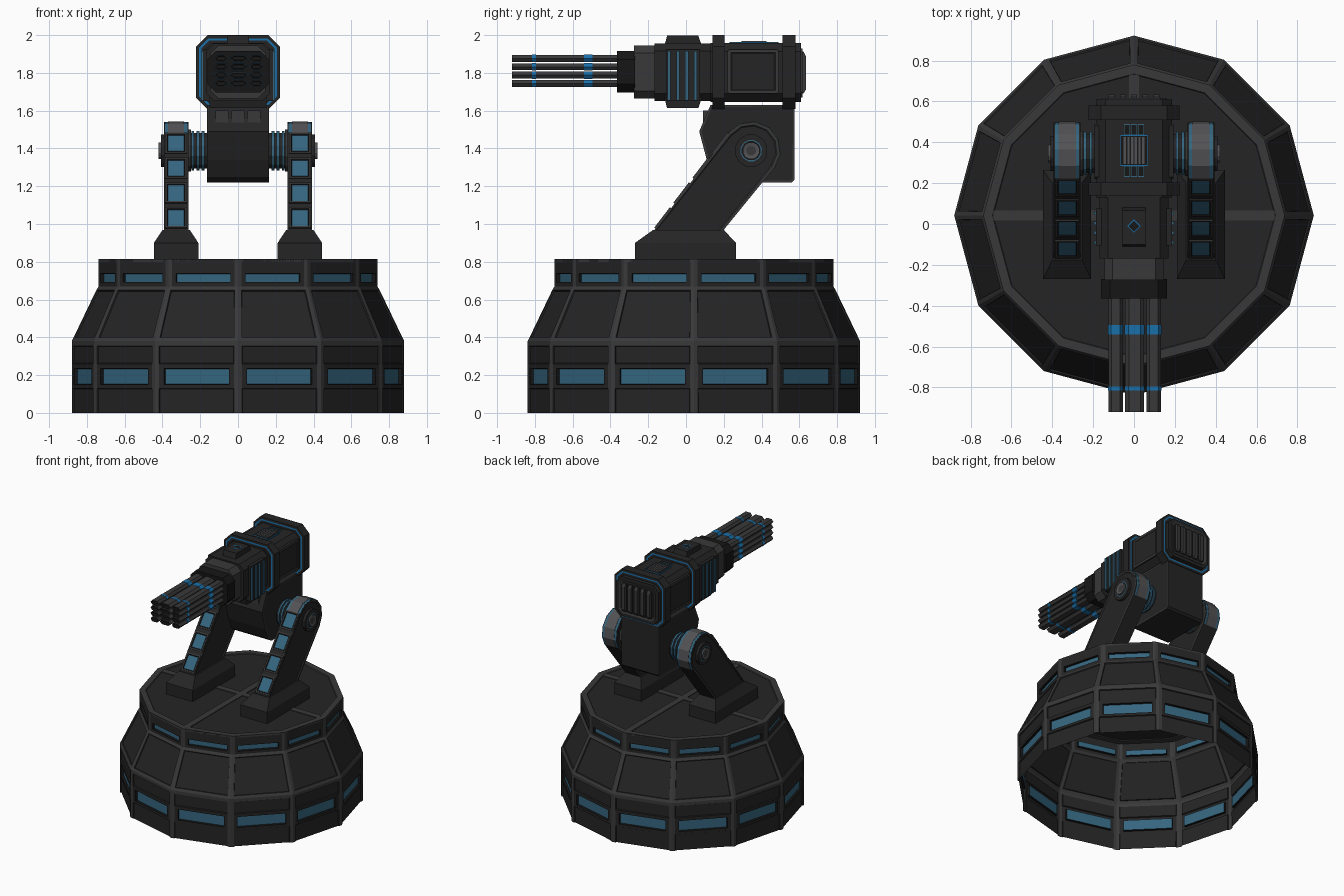
import bpy, bmesh, math
from mathutils import Matrix, Vector

if "Cube" in bpy.data.objects:
    bpy.data.objects.remove(bpy.data.objects["Cube"])


def material(name, r, g, b):
    m = bpy.data.materials.new(name)
    m.diffuse_color = (r, g, b, 1)
    m.use_nodes = True
    m.node_tree.nodes["Principled BSDF"].inputs["Base Color"].default_value = m.diffuse_color
    return m


DARK = material("dark_panel", .018, .018, .018)
GREY = material("grey_trim", .04, .04, .04)
LIGHT = material("light_metal", .085, .085, .09)
BLACK = material("black_recess", .008, .008, .008)
BLUE = material("blue_glass", .035, .13, .21)
GLOW = material("bright_blue", .01, .16, .40)
MATS = [DARK, GREY, LIGHT, BLACK, BLUE, GLOW]


def finish(name, bm):
    me = bpy.data.meshes.new(name)
    bm.to_mesh(me)
    bm.free()
    for m in MATS:
        me.materials.append(m)
    ob = bpy.data.objects.new(name, me)
    bpy.context.collection.objects.link(ob)
    return ob


def prism(name, pts, axis, a, b, mat, insets=(), matrix=None):
    """Extrude a 2D outline along an axis; insets = (width, depth, ring, centre) on both ends."""
    place = {'x': lambda p, t: (t, p[0], p[1]),
             'y': lambda p, t: (p[0], t, p[1]),
             'z': lambda p, t: (p[0], p[1], t)}[axis]
    bm = bmesh.new()
    lo = [bm.verts.new(place(p, a)) for p in pts]
    hi = [bm.verts.new(place(p, b)) for p in pts]
    caps = [bm.faces.new(lo), bm.faces.new(hi)]
    n = len(pts)
    for i in range(n):
        j = (i + 1) % n
        bm.faces.new((lo[i], lo[j], hi[j], hi[i]))
    for f in bm.faces:
        f.material_index = MATS.index(mat)
    bmesh.ops.recalc_face_normals(bm, faces=bm.faces[:])
    for width, depth, ring, centre in insets:
        new = bmesh.ops.inset_individual(bm, faces=caps, thickness=width, depth=depth)
        for f in new['faces']:
            f.material_index = MATS.index(ring)
        for f in caps:
            f.material_index = MATS.index(centre)
    if matrix:
        bm.transform(matrix)
    return finish(name, bm)


def rect(u0, u1, v0, v1, c=0.0):
    if not c:
        return [(u0, v0), (u1, v0), (u1, v1), (u0, v1)]
    return [(u0 + c, v0), (u1 - c, v0), (u1, v0 + c), (u1, v1 - c),
            (u1 - c, v1), (u0 + c, v1), (u0, v1 - c), (u0, v0 + c)]


def box(name, x, y, z, mat, **kw):
    return prism(name, rect(*x, *y), 'z', z[0], z[1], mat, **kw)


def ngon(cu, cv, r, n, phase=0.0):
    return [(cu + r * math.cos(phase + math.tau * i / n),
             cv + r * math.sin(phase + math.tau * i / n)) for i in range(n)]


# Base: open twelve-sided shell with sunken panels and window bands
CY = .042
ROWS = [(0, .88, DARK), (.13, .88, None), (.15, .88, BLUE), (.235, .88, None), (.26, .88, DARK),
        (.355, .88, None), (.38, .88, None), (.40, .87, DARK), (.65, .75, None), (.67, .738, None),
        (.692, .738, BLUE), (.737, .738, None), (.815, .738, None)]
bm = bmesh.new()
rings = []
for z, r, _ in ROWS:
    corners = [Vector((x, y, z)) for x, y in ngon(0, CY, r, 12)]
    rings.append([bm.verts.new(corners[i].lerp(corners[(i + 1) % 12], u))
                  for i in range(12) for u in (0, .05, .11, .89, .95)])
sunk = {DARK: [], BLUE: []}
for k in range(len(ROWS) - 1):
    for i in range(60):
        j = (i + 1) % 60
        f = bm.faces.new((rings[k][i], rings[k][j], rings[k + 1][j], rings[k + 1][i]))
        kind, col = ROWS[k][2], i % 5
        f.material_index = MATS.index(GREY if col in (0, 4) or k in (5, 6, 8) else DARK)
        if kind and (col == 2 or kind is DARK and col in (1, 3)):
            sunk[kind].append(f)
bm.normal_update()
bmesh.ops.inset_region(bm, faces=sunk[DARK], thickness=.004, depth=-.008)
new = bmesh.ops.inset_individual(bm, faces=sunk[BLUE], thickness=.003, depth=-.018)
for f in new['faces']:
    f.material_index = MATS.index(BLACK)
for f in sunk[BLUE]:
    f.material_index = MATS.index(BLUE)
finish("base_shell", bm)

# Deck with raised rim and cross ribs
prism("deck", ngon(0, CY, .738, 12), 'z', .80, .815, GREY, insets=[(.045, 0, GREY, GREY), (.004, -.006, GREY, DARK)])
box("deck_rib_x", (-.69, .69), (CY - .025, CY + .025), (.806, .814), GREY)
box("deck_rib_y", (-.025, .025), (CY - .69, CY + .69), (.806, .814), GREY)

# Support arms, mirrored left and right
PY, PZ, R = .345, 1.388, .155
TILT = math.atan2(.794, .607)


def arc(r):
    return [(PY + r * math.cos(t), PZ + r * math.sin(t))
            for t in (math.radians(142.6 - 30 * i) for i in range(7))]


for s in (1, -1):
    # foot: block with tapered top
    box("foot", (s * .21, s * .445), (-.27, .265), (.81, .90), DARK)
    bm = bmesh.new()
    rows = [[bm.verts.new((s * x, y, z)) for x, y in rect(*q)] for q, z in
            (((.21, .445, -.27, .265), .90), ((.255, .40, -.175, .20), .968))]
    bm.faces.new(rows[1])
    for i in range(4):
        j = (i + 1) % 4
        bm.faces.new((rows[0][i], rows[0][j], rows[1][j], rows[1][i]))
    bmesh.ops.recalc_face_normals(bm, faces=bm.faces[:])
    finish("foot_taper", bm)
    # leaning arm with rimmed sides
    prism("arm", [(-.185, .945), *arc(R - .003), (.18, .945)], 'x', s * .262, s * .393, DARK,
          insets=[(.014, 0, GREY, GREY), (.006, -.006, GREY, DARK)])
    # straps over the rounded end
    for r, x0, x1, m in ((R - .001, .268, .387, BLUE), (R + .002, .285, .370, LIGHT)):
        prism("arm_strap", arc(r) + arc(R - .02)[::-1], 'x', s * x0, s * x1, m)
    # lit windows on the sloping front
    for i in range(4):
        z = 1.03 + .132 * i
        y = -.17 + (z - .965) * .765
        mx = Matrix.Translation((s * .3275, y, z)) @ Matrix.Rotation(TILT, 4, 'X')
        box("arm_window_frame", (-.058, .058), (-.068, .068), (-.012, .008), GREY, matrix=mx,
            insets=[(.014, 0, GREY, GREY), (.008, -.005, BLACK, BLUE)])
    # pivot hub: outer cap and inner striped axle
    prism("pivot_cap", ngon(PY, PZ, .088, 12, .26), 'x', s * .385, s * .408, DARK,
          insets=[(.03, 0, DARK, BLACK), (.006, 0, BLUE, BLACK)])
    prism("pivot_bolt", ngon(PY, PZ, .046, 12, .26), 'x', s * .39, s * .42, LIGHT,
          insets=[(.02, -.004, LIGHT, GREY)])
    prism("pivot_axle", ngon(PY, PZ, .098, 12, .26), 'x', s * .15, s * .27, DARK)
    for x in (.178, .205, .232):
        prism("axle_ring", ngon(PY, PZ, .108, 12, .26), 'x', s * x, s * (x + .014), BLUE)
    prism("axle_flange", ngon(PY, PZ, .115, 12, .26), 'x', s * .25, s * .264, GREY)

# Mount block under the gun
prism("mount_block", [(.13, 1.63), (.07, 1.49), (.11, 1.34), (.15, 1.25), (.19, 1.22), (.56, 1.22),
                      (.575, 1.235), (.575, 1.63)], 'x', -.163, .163, DARK,
      insets=[(.012, 0, GREY, DARK)])
for x in (-.085, .0, .085):
    box("mount_front_plate", (x - .034, x + .034), (.09, .2), (1.525, 1.60), GREY)

# Receiver, collars and forward housing
prism("receiver", rect(-.185, .185, 1.645, 1.957, .045), 'y', .13, .61, DARK)
for y0, y1 in ((.14, .203), (.51, .58)):
    prism("collar", rect(-.222, .222, 1.608, 2.0, .06), 'y', y0, y1, DARK,
          insets=[(.018, 0, DARK, DARK), (.012, 0, GLOW, DARK)])
prism("housing", rect(-.168, .168, 1.652, 1.955, .04), 'y', -.168, .14, DARK)
prism("housing_neck", rect(-.145, .145, 1.665, 1.945, .04), 'y', -.275, -.16, GREY)
prism("muzzle_block", rect(-.162, .162, 1.695, 1.917, .045), 'y', -.365, -.27, BLACK)
for s in (1, -1):
    # side cooling fins and inspection panel
    box("side_fin_backing", (s * .15, s * .185), (-.105, .075), (1.65, 1.925), DARK)
    for y in (-.09, -.043, .004, .051):
        box("side_fin", (s * .16, s * .195), (y - .008, y + .008), (1.655, 1.915), BLUE)
    prism("side_panel", rect(.22, .49, 1.69, 1.925, .01), 'x', s * .17, s * .194, DARK,
          insets=[(.016, 0, GREY, DARK), (.012, -.004, BLACK, DARK)])

# Blocks above and below the housing, with diamond light
prism("top_block", [(-.115, 1.94), (-.10, 1.997), (.065, 1.997), (.085, 1.94)], 'x', -.057, .057, DARK)
prism("bottom_block", [(-.115, 1.67), (-.10, 1.613), (.065, 1.613), (.085, 1.67)], 'x', -.15, .15, DARK)
prism("diamond_light", ngon(0, -.01, .034, 4), 'z', 1.99, 1.999, GLOW, insets=[(.007, 0, GLOW, BLACK)])

# Roof grille and vents
box("roof_grille_frame", (-.067, .067), (.285, .435), (1.95, 1.964), GLOW, insets=[(.005, 0, GLOW, BLACK)])
for i in range(6):
    x = -.045 + .018 * i
    box("roof_slat", (x - .006, x + .006), (.293, .427), (1.95, 1.97), LIGHT)
for y in (.258, .462):
    for x in (-.034, 0, .034):
        box("roof_vent", (x - .015, x + .015), (y - .027, y + .027), (1.95, 1.964), BLUE,
            insets=[(.005, 0, BLUE, BLACK)])

# Rear ribs
prism("rear_plate", rect(-.16, .16, 1.67, 1.93, .03), 'y', .60, .616, GREY, insets=[(.015, -.004, GREY, BLACK)])
for i in range(5):
    x = -.11 + .055 * i
    prism("rear_rib", [(.60, 1.69), (.622, 1.69), (.634, 1.71), (.634, 1.89), (.622, 1.912), (.60, 1.912)],
          'x', x - .014, x + .014, GREY)


# Barrel cluster: three columns by four rows of flattened six-sided barrels
def barrel_outline(x, z, w, h):
    return [(x - w, z), (x - w * .6, z - h), (x + w * .6, z - h), (x + w, z), (x + w * .6, z + h), (x - w * .6, z + h)]


for x, w in ((-.09, .035), (.003, .047), (.097, .035)):
    for i in range(4):
        z = 1.744 + .0442 * i
        prism("barrel", barrel_outline(x, z, w, .018), 'y', -.92, -.36, GREY,
              insets=[(.006, 0, GREY, GREY), (.003, -.02, BLACK, BLACK)])
        for y0, y1 in ((-.54, -.495), (-.815, -.795)):
            prism("barrel_band", barrel_outline(x, z, w + .002, .0195), 'y', y0, y1, GLOW)
